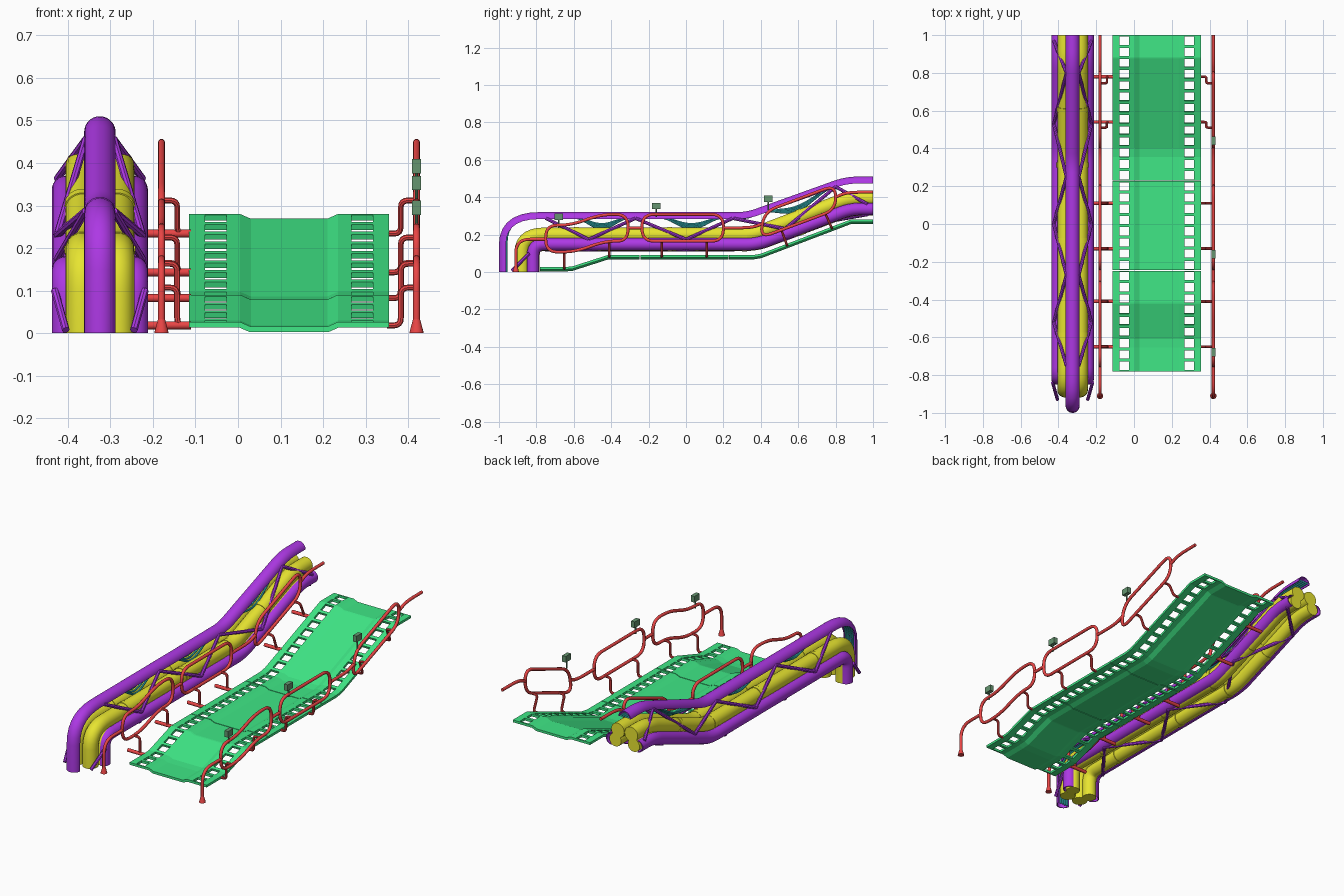
import bpy, bmesh, math
from mathutils import Vector as V

if "Cube" in bpy.data.objects:
    bpy.data.objects.remove(bpy.data.objects["Cube"])


def material(name, *rgb):
    m = bpy.data.materials.new(name)
    m.diffuse_color = (*rgb, 1)
    m.use_nodes = True
    m.node_tree.nodes["Principled BSDF"].inputs["Base Color"].default_value = m.diffuse_color
    return m


GREEN = material("green", 0.05, 0.8, 0.24)
PURPLE = material("purple", 0.42, 0.04, 0.78)
YELLOW = material("yellow", 0.8, 0.78, 0.03)
RED = material("red", 0.82, 0.06, 0.06)
CYAN = material("cyan", 0.05, 0.65, 0.68)
DARK = material("dark_green", 0.13, 0.3, 0.16)


def finish(bm, name, mat, smooth=True):
    bmesh.ops.recalc_face_normals(bm, faces=bm.faces)
    me = bpy.data.meshes.new(name)
    bm.to_mesh(me)
    bm.free()
    ob = bpy.data.objects.new(name, me)
    bpy.context.collection.objects.link(ob)
    me.materials.append(mat)
    if smooth:
        bpy.ops.object.select_all(action='DESELECT')
        bpy.context.view_layer.objects.active = ob
        ob.select_set(True)
        bpy.ops.object.shade_smooth_by_angle(angle=math.radians(40))
    return ob


def fillet(pts, d, closed=False, n=7):
    """Round the corners of a polyline, cutting back d on each side."""
    pts = [V(p) for p in pts]
    out = [] if closed else [pts[0]]
    for i in range(0 if closed else 1, len(pts) if closed else len(pts) - 1):
        a, p, b = pts[i - 1], pts[i], pts[(i + 1) % len(pts)]
        s = p + (a - p).normalized() * min(d, (a - p).length * 0.48)
        e = p + (b - p).normalized() * min(d, (b - p).length * 0.48)
        for k in range(n + 1):
            t = k / n
            out.append(s * (1 - t) ** 2 + p * 2 * t * (1 - t) + e * t * t)
    return out if closed else out + [pts[-1]]


def circle(r, n=14):
    return [(r * math.cos(2 * math.pi * k / n), r * math.sin(2 * math.pi * k / n)) for k in range(n)]


def half_shell(r, start, wall=0.005, n=14):
    ang = [start + math.pi * k / n for k in range(n + 1)]
    return ([(r * math.cos(a), r * math.sin(a)) for a in ang] +
            [((r - wall) * math.cos(a), (r - wall) * math.sin(a)) for a in reversed(ang)])


def sweep(bm, path, prof, closed=False):
    path = [V(p) for p in path]
    n, rings, ref, last = len(path), [], None, None
    for i, p in enumerate(path):
        a = path[i - 1] if (i or closed) else p
        b = path[(i + 1) % n] if (i < n - 1 or closed) else p
        t = (b - a).normalized()
        if ref is None:
            ref = V((0, 0, 1)) if abs(t.x) > 0.7 else V((1, 0, 0))
        else:
            ref = last.rotation_difference(t) @ ref
        ref = (ref - t * ref.dot(t)).normalized()
        nor, last = ref.cross(t), t
        rings.append([bm.verts.new(p + ref * u + nor * w) for u, w in prof])
    m = len(prof)
    for i in range(n if closed else n - 1):
        r, s = rings[i], rings[(i + 1) % n]
        for k in range(m):
            bm.faces.new((r[k], r[(k + 1) % m], s[(k + 1) % m], s[k]))
    if not closed:
        bm.faces.new(rings[0])
        bm.faces.new(rings[-1][::-1])


def height(line, y):
    for (a, p), (b, q) in zip(line, line[1:]):
        if y <= b:
            return p + (q - p) * (y - a) / (b - a)
    return line[-1][1]


def at_x(x, yz):
    return [(x, y, z) for y, z in yz]


# walkway: three perforated panels following a stepped ramp
RAMP = [(-0.78, 0.026), (-0.62, 0.026), (-0.42, 0.09), (0.38, 0.09), (0.88, 0.28), (1, 0.28)]
XS = [-0.115, -0.078, -0.027, 0.005, 0.03, 0.21, 0.235, 0.267, 0.318, 0.355]
PITCH = 1.78 / 30
for name, i0, i1 in (("lower", 0, 9), ("middle", 9, 17), ("upper", 17, 30)):
    bm = bmesh.new()
    ys = []
    for i in range(i0, i1):
        y = -0.78 + PITCH * i
        ys += [y + (0.002 if i == i0 and i else 0), y + 0.008, y + PITCH - 0.008]
    ys.append(-0.78 + PITCH * i1 - (0.002 if i1 < 30 else 0))
    grid = [[bm.verts.new((x, y, height(RAMP, y) - (0.011 if 0.02 < x < 0.22 else 0))) for x in XS] for y in ys]
    for j in range(len(ys) - 1):
        for k in range(len(XS) - 1):
            if not (j % 3 == 1 and k in (1, 7)):
                bm.faces.new((grid[j][k], grid[j][k + 1], grid[j + 1][k + 1], grid[j + 1][k]))
    ob = finish(bm, name + "_walkway_panel", GREEN, False)
    mod = ob.modifiers.new("thickness", 'SOLIDIFY')
    mod.thickness, mod.offset = 0.013, -1

# truss: top half-shell chord and two side half-shell chords
CX = -0.325
TOP = [(-0.963, 0.283), (0.33, 0.283), (0.86, 0.473), (1, 0.473)]
LOW = [(-0.818, 0.148), (0.38, 0.148), (0.88, 0.337), (1, 0.337)]


def run(line, x, d):
    corner = fillet(at_x(x, [(line[0][0], 0), line[0], line[1]]), d)[:-1]
    return corner + fillet([corner[-1]] + at_x(x, line[1:]), 0.06)[1:]


bm = bmesh.new()
sweep(bm, run(TOP, CX, 0.18), half_shell(0.037, 0))
finish(bm, "top_chord", PURPLE)
for side, name in ((-1, "left"), (1, "right")):
    bm = bmesh.new()
    sweep(bm, run(LOW, CX + side * 0.08, 0.06), half_shell(0.033, math.pi / 2 if side < 0 else -math.pi / 2))
    finish(bm, name + "_side_chord", PURPLE)

# truss: zigzag braces on both sides and underneath
bm = bmesh.new()
nodes = [-0.75, -0.52, -0.27, 0, 0.25, 0.53, 0.8, 0.97]
BAR = circle(0.009, 8)
for s in (-1, 1):
    def node(i):
        y = nodes[i]
        if i % 2:
            return (CX + s * 0.1, y, height(LOW, y) + 0.026)
        return (CX + s * 0.033, y, height(TOP, y) + 0.004)
    for i in range(len(nodes) - 1):
        sweep(bm, [node(i), node(i + 1)], BAR)
        if s > 0:
            ends = [(CX + 0.09 * (1 if k % 2 else -1), nodes[k], height(LOW, nodes[k]) - 0.03) for k in (i, i + 1)]
            sweep(bm, ends, BAR)
    sweep(bm, [(CX + s * 0.106, -0.838, 0.1), (CX + s * 0.08, -0.93, 0.007)], BAR)
finish(bm, "truss_braces", PURPLE)

# four service pipes with collars
UPPER = [(-0.878, 0.198), (0.36, 0.198), (0.87, 0.393), (1, 0.393)]
for s, name in ((-1, "left"), (1, "right")):
    for line, off, r, tag in ((UPPER, 0.041, 0.04, "upper"), (LOW, 0.056, 0.036, "lower")):
        bm = bmesh.new()
        sweep(bm, run(line, CX + s * off, 0.12 if tag == "upper" else 0.06), circle(r, 22))
        for y in (-0.6, -0.1, 0.3, 0.6):
            sweep(bm, at_x(CX + s * off, [(v, height(line, v)) for v in (y, y + 0.025)]), circle(r + 0.003, 22))
        finish(bm, f"{tag}_{name}_pipe", YELLOW)

# cables lying in the top chord and sagging in three bays
bm = bmesh.new()
for k in range(4):
    x = CX - 0.021 + 0.014 * k
    path = fillet(at_x(x, [(-0.96, 0), (-0.96, 0.29), (-0.66, 0.29)]), 0.17 + 0.02 * k)
    for i in range(82):
        y = -0.62 + 0.02 * i
        z = height(TOP, y) + 0.007
        for a, b in ((-0.6, -0.3), (-0.14, 0.2), (0.4, 0.78)):
            if a < y < b:
                z -= (0.034 + 0.008 * k) * math.sin(math.pi * (y - a) / (b - a)) ** 2
        path.append((x, y, z))
    sweep(bm, path, circle(0.0055, 8))
finish(bm, "hanging_cables", CYAN)

# handrails: three rounded loops joined by bars, with a foot and brackets
LOOPS = [
    [(-0.75, 0.107), (-0.6, 0.107), (-0.43, 0.165), (-0.31, 0.165), (-0.31, 0.308), (-0.45, 0.308), (-0.62, 0.25), (-0.75, 0.25)],
    [(-0.235, 0.165), (0.2, 0.165), (0.2, 0.308), (-0.235, 0.308)],
    [(0.395, 0.182), (0.8, 0.333), (0.8, 0.465), (0.42, 0.322)]]
LINKS = [[(-0.91, 0.02), (-0.91, 0.175), (-0.75, 0.175)], [(-0.31, 0.236), (-0.235, 0.236)],
         [(0.2, 0.236), (0.35, 0.236), (0.41, 0.258)], [(0.8, 0.4), (0.86, 0.426), (1, 0.427)]]
BRACKETS = [(-0.65, -0.65, 0.107), (-0.41, -0.41, 0.163), (-0.13, -0.13, 0.165), (0.11, 0.11, 0.165),
            (0.54, 0.51, 0.225), (0.78, 0.745, 0.312)]
TUBE = circle(0.0085, 10)
for name, xr, xm, xe in (("right", 0.42, 0.383, 0.35), ("left", -0.18, -0.143, -0.11)):
    bm = bmesh.new()
    for loop in LOOPS:
        sweep(bm, fillet(at_x(xr, loop), 0.065, True), TUBE, True)
    for link in LINKS:
        sweep(bm, fillet(at_x(xr, link), 0.11), TUBE)
    finish(bm, name + "_handrail", RED)
    bm = bmesh.new()
    for yb, yt, zt in BRACKETS:
        zb = height(RAMP, yb) - 0.008
        sweep(bm, fillet([(xe, yb, zb), (xm, yb, zb), (xm, yt, zt), (xr, yt, zt)], 0.018, n=4), circle(0.007, 8))
        if name == "left":
            sweep(bm, [(xe, yb, zb), (-0.215, yb, zb)], circle(0.0095, 10))
    finish(bm, name + "_rail_brackets", RED)
    bm = bmesh.new()
    foot = bmesh.ops.create_cone(bm, cap_ends=True, segments=16, radius1=0.017, radius2=0.008, depth=0.034)
    bmesh.ops.translate(bm, verts=foot["verts"], vec=(xr, -0.91, 0.017))
    finish(bm, name + "_rail_foot", RED)

# small lamp boxes on stems above the right rail
for i, (y, z) in enumerate(((-0.68, 0.295), (-0.16, 0.353), (0.44, 0.392))):
    bm = bmesh.new()
    box = bmesh.ops.create_cube(bm, size=1)["verts"]
    for v in box:
        v.co = V((0.42 + v.co.x * 0.022, y + v.co.y * 0.045, z + v.co.z * 0.034))
    sweep(bm, [(0.42, y, z - 0.06), (0.42, y, z - 0.015)], circle(0.004, 8))
    finish(bm, f"lamp_box_{i + 1}", DARK, False)
